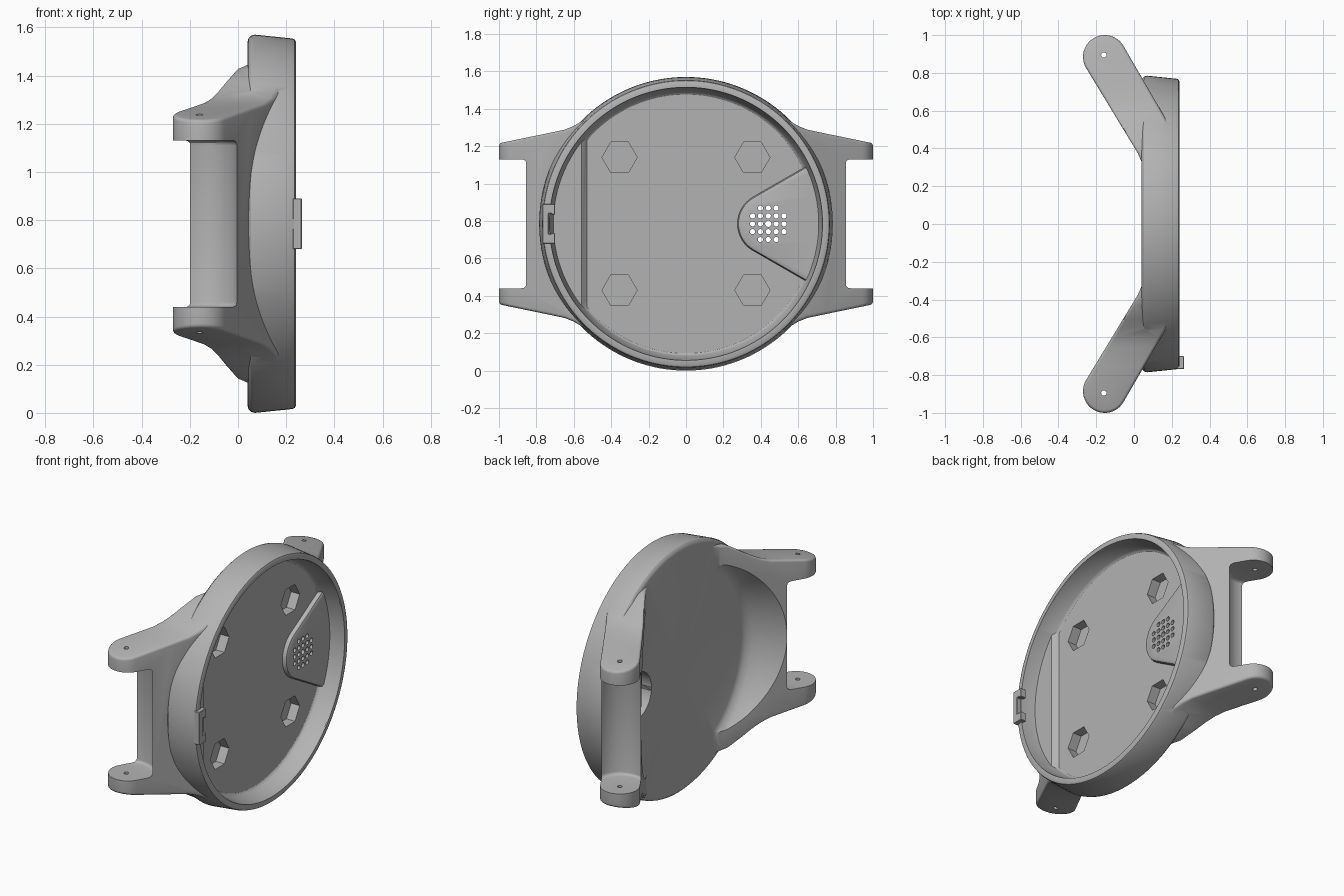
import bpy, bmesh
from math import sin, cos, pi, radians

old = bpy.data.objects.get("Cube")
if old:
    bpy.data.objects.remove(old, do_unlink=True)

grey = bpy.data.materials.new("plain grey")
grey.use_nodes = True
grey.diffuse_color = (0.45, 0.45, 0.45, 1)
grey.node_tree.nodes["Principled BSDF"].inputs["Base Color"].default_value = (0.45, 0.45, 0.45, 1)

MID = 0.785  # height of the case axis


def finish(name, bm):
    bmesh.ops.recalc_face_normals(bm, faces=bm.faces[:])
    me = bpy.data.meshes.new(name)
    bm.to_mesh(me)
    bm.free()
    me.materials.append(grey)
    ob = bpy.data.objects.new(name, me)
    bpy.context.collection.objects.link(ob)
    return ob


def lathe(name, pts, n=144):
    """Spin (x, radius) points round the x axis."""
    bm = bmesh.new()
    rings = [[bm.verts.new((x, r * cos(2 * pi * i / n), r * sin(2 * pi * i / n)))
              for x, r in pts] for i in range(n)]
    for i in range(n):
        a, b = rings[i], rings[(i + 1) % n]
        for k in range(len(pts) - 1):
            bm.faces.new((a[k], a[k + 1], b[k + 1], b[k]))
    bmesh.ops.remove_doubles(bm, verts=bm.verts[:], dist=1e-5)
    return finish(name, bm)


def prism(name, polys, axis, lo, hi):
    """Extrude one or more outlines along x (y, z outlines) or z (x, y outlines)."""
    bm = bmesh.new()
    for pts in polys:
        put = (lambda p, h: (h, p[0], p[1])) if axis == "x" else (lambda p, h: (p[0], p[1], h))
        a = [bm.verts.new(put(p, lo)) for p in pts]
        b = [bm.verts.new(put(p, hi)) for p in pts]
        bm.faces.new(a)
        bm.faces.new(b)
        for i in range(len(pts)):
            j = (i + 1) % len(pts)
            bm.faces.new((a[i], a[j], b[j], b[i]))
    return finish(name, bm)


def arc(cx, cy, r, start, end, n):
    return [(cx + r * cos(radians(start + (end - start) * i / n)),
             cy + r * sin(radians(start + (end - start) * i / n))) for i in range(n + 1)]


def circle(cx, cy, r, n):
    return arc(cx, cy, r, 0, 360, n)[:-1]


def apply(ob, mod):
    bpy.context.view_layer.objects.active = ob
    bpy.ops.object.modifier_apply(modifier=mod.name)


def bevel(ob, width, segments):
    m = ob.modifiers.new("bevel", "BEVEL")
    m.width, m.segments, m.limit_method = width, segments, "ANGLE"
    m.angle_limit = radians(35)
    apply(ob, m)


def combine(ob, other, how):
    m = ob.modifiers.new("bool", "BOOLEAN")
    m.operation, m.object, m.solver = how, other, "EXACT"
    apply(ob, m)
    bpy.data.objects.remove(other, do_unlink=True)


# Strap arm: side profile crossed with the flared face outline
profile = [(0.17, 0.30), (0.045, 0.30), (0.042, 0.325), (0.02, 0.375)]
profile += arc(-0.155, 0.885, 0.115, 210, 30, 20)
profile += [(0.17, 0.553)]
arms = prism("strap_arms", [profile], "z", -0.8, 0.8)
half = [(0.2, 0.70), (0.42, 0.645), (0.5, 0.59), (0.55, 0.553), (0.6, 0.523),
        (0.65, 0.503), (0.75, 0.482), (1.1, 0.41)]
outline = half + [(y, -z) for y, z in reversed(half)]
combine(arms, prism("arm_outline", [outline], "x", -0.6, 0.6), "INTERSECT")
bevel(arms, 0.025, 4)

# Clearance for the strap end, pin holes, and the round scoop behind the case
gap = prism("strap_gap", [circle(-0.16, 0.89, 0.16, 48)], "z", -0.345, 0.345)
bevel(gap, 0.02, 3)
combine(arms, gap, "DIFFERENCE")
combine(arms, prism("pin_hole", [circle(-0.16, 0.895, 0.014, 16)], "z", -0.7, 0.7), "DIFFERENCE")
scoop = [(-0.5, 0), (0.043, 0), (0.043, 0.605), (0.03, 0.64), (0, 0.665),
         (-0.06, 0.69), (-0.2, 0.735), (-0.5, 0.735), (-0.5, 0)]
combine(arms, lathe("back_scoop", scoop), "DIFFERENCE")
mirror = arms.modifiers.new("mirror", "MIRROR")
mirror.use_axis = (False, True, False)
apply(arms, mirror)

# Round case
case = lathe("watch_case", [(0.04, 0), (0.04, 0.757), (0.044, 0.771), (0.054, 0.781), (0.07, 0.785),
                            (0.225, 0.769), (0.235, 0.765), (0.24, 0.755), (0.24, 0)])
combine(case, arms, "UNION")

# Cavity, leaving a raised ledge and a raised speaker platform on its floor
cavity = lathe("cavity", [(0.12, 0), (0.12, 0.692), (0.125, 0.70), (0.135, 0.706),
                          (0.235, 0.73), (0.3, 0.73), (0.3, 0)])
ledge = [(0.08, -0.53), (0.12, -0.53), (0.15, -0.56), (0.15, -0.9), (0.08, -0.9)]
combine(cavity, prism("ledge", [ledge], "z", -0.9, 0.9), "DIFFERENCE")
fan = arc(0.44, 0, 0.165, 120, 240, 24) + [(0.9, -0.455), (0.9, 0.455)]
platform = prism("platform", [fan], "x", 0.07, 0.15)
bevel(platform, 0.02, 2)
combine(cavity, platform, "DIFFERENCE")
combine(case, cavity, "DIFFERENCE")

# Hexagonal pockets in the floor
hexes = [circle(sy * 0.355, sz * 0.355, 0.094, 6) for sy in (-1, 1) for sz in (-1, 1)]
combine(case, prism("hex_pockets", hexes, "x", 0.06, 0.2), "DIFFERENCE")

# Speaker recess in the back and its grille
combine(case, prism("speaker_recess", [circle(0.44, 0, 0.15, 48)], "x", -0.1, 0.11), "DIFFERENCE")
holes = [circle(0.44 + i * 0.042, j * 0.042, 0.014 if i or j else 0.017, 14)
         for i in range(-2, 3) for j in range(-2, 3) if abs(i * j) < 4]
combine(case, prism("grille_holes", holes, "x", 0, 0.3), "DIFFERENCE")

# Small catch on the rim
side = [(-0.735, 0.055), (-0.72, 0.055), (-0.72, 0.05), (-0.70, 0.05), (-0.70, 0.105), (-0.768, 0.105)]
catch = prism("rim_catch", [side + [(y, -z) for y, z in reversed(side)]], "x", 0.228, 0.265)
bevel(catch, 0.004, 1)

for ob in (case, catch):
    ob.location.z = MID
    bpy.ops.object.select_all(action="DESELECT")
    ob.select_set(True)
    bpy.context.view_layer.objects.active = ob
    bpy.ops.object.shade_smooth_by_angle(angle=radians(30))
